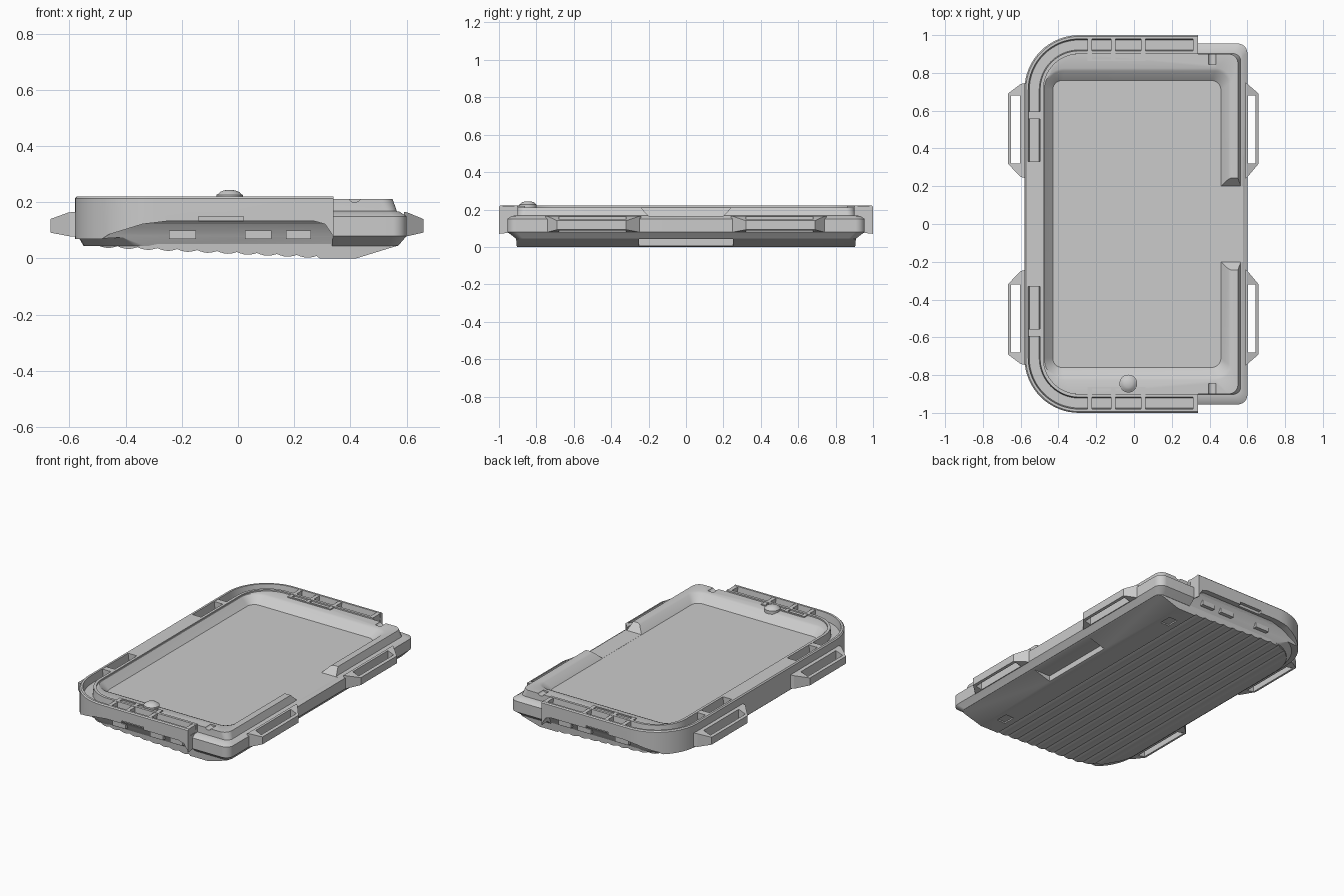
import bpy, bmesh, math

old = bpy.data.objects.get("Cube")
if old:
    bpy.data.objects.remove(old, do_unlink=True)

grey = bpy.data.materials.new("plain_grey")
grey.use_nodes = True
grey.diffuse_color = (0.6, 0.6, 0.6, 1)
grey.node_tree.nodes["Principled BSDF"].inputs["Base Color"].default_value = (0.6, 0.6, 0.6, 1)


def loft(name, rings):
    """Skin matching rings of points and cap both ends."""
    bm = bmesh.new()
    rows = [[bm.verts.new(p) for p in ring] for ring in rings]
    n = len(rows[0])
    for a, b in zip(rows, rows[1:]):
        for i in range(n):
            j = (i + 1) % n
            bm.faces.new((a[i], a[j], b[j], b[i]))
    bm.faces.new(rows[0])
    bm.faces.new(rows[-1])
    bmesh.ops.remove_doubles(bm, verts=bm.verts, dist=1e-5)
    bmesh.ops.recalc_face_normals(bm, faces=bm.faces)
    mesh = bpy.data.meshes.new(name)
    bm.to_mesh(mesh)
    bm.free()
    mesh.materials.append(grey)
    ob = bpy.data.objects.new(name, mesh)
    bpy.context.collection.objects.link(ob)
    return ob


def rounded(x0, x1, y, rl, rr, z, cy=0, n=10):
    """Rounded rectangle with separate left and right corner radii."""
    corners = ((x1 - rr, rr - y, rr, -90), (x1 - rr, y - rr, rr, 0),
               (x0 + rl, y - rl, rl, 90), (x0 + rl, rl - y, rl, 180))
    pts = []
    for cx, c, r, start in corners:
        for i in range(n + 1):
            a = math.radians(start + 90 * i / n)
            pts.append((cx + r * math.cos(a), cy + c + r * math.sin(a), z))
    return pts


def rect(x0, x1, y0, y1, z):
    return [(x0, y0, z), (x1, y0, z), (x1, y1, z), (x0, y1, z)]


def box(name, x0, x1, y0, y1, z0, z1):
    return loft(name, [rect(x0, x1, y0, y1, z0), rect(x0, x1, y0, y1, z1)])


def boolean(ob, cutter, operation="DIFFERENCE", keep=False):
    mod = ob.modifiers.new("cut", "BOOLEAN")
    mod.operation, mod.object, mod.solver = operation, cutter, "EXACT"
    bpy.context.view_layer.objects.active = ob
    bpy.ops.object.modifier_apply(modifier=mod.name)
    if not keep:
        bpy.data.objects.remove(cutter, do_unlink=True)


def smooth(ob):
    bpy.ops.object.select_all(action="DESELECT")
    ob.select_set(True)
    bpy.context.view_layer.objects.active = ob
    bpy.ops.object.shade_smooth_by_angle(angle=math.radians(30))


# Tray body: outer wall, stepped rim, sloped inner wall and floor
body = loft("tray_body", [
    rounded(-0.55, 0.57, 0.91, 0.26, 0.04, 0.045),
    rounded(-0.57, 0.60, 0.955, 0.28, 0.05, 0.08),
    rounded(-0.57, 0.60, 0.955, 0.28, 0.05, 0.15),
    rounded(-0.56, 0.575, 0.93, 0.28, 0.04, 0.166),
    rounded(-0.482, 0.565, 0.902, 0.19, 0.04, 0.168),
    rounded(-0.482, 0.55, 0.90, 0.19, 0.05, 0.212),
    rounded(-0.475, 0.515, 0.825, 0.11, 0.08, 0.212),
    rounded(-0.47, 0.50, 0.81, 0.10, 0.07, 0.206),
    rounded(-0.43, 0.46, 0.76, 0.05, 0.05, 0.165)])

# Opening in the side wall, with ramped ends
gap = [(-0.2, 0.1655), (0.2, 0.1655), (0.26, 0.23), (-0.26, 0.23)]
boolean(body, loft("gap_cutter", [[(x, y, z) for y, z in gap] for x in (0.42, 0.7)]))

# Raised C-shaped band with a channel in its top
R, END = 0.29, 0.34
profile = [(0, 0.07), (0, 0.214), (0.007, 0.221), (0.02, 0.221), (0.026, 0.172),
           (0.078, 0.172), (0.083, 0.221), (0.1, 0.221), (0.1, 0.08)]


def band_path(d):
    pts = [(END, 1 - d)]
    for side, start in ((1, 90), (-1, 180)):
        for i in range(17):
            a = math.radians(start + 90 * i / 16)
            pts.append((-0.58 + R + (R - d) * math.cos(a),
                        side * (1 - R) + (R - d) * math.sin(a)))
    return pts + [(END, d - 1)]


paths = [(band_path(d), z) for d, z in profile]
band = loft("channel_band", [[(*p[k], z) for p, z in paths] for k in range(len(paths[0][0]))])

for s in (-1, 1):
    # Arched recess under the band, sloping back to the bottom
    levels = ((-0.56, 0.335, 0.895, 0.02), (-0.46, 0.335, 0.925, 0.085),
              (-0.34, 0.31, 0.95, 0.122), (-0.25, 0.27, 0.965, 0.133))
    recess = loft("recess_cutter", [rect(a, b, s * y, s * 1.1, z) for a, b, y, z in levels])
    boolean(body, recess, keep=True)
    boolean(band, recess)
    boolean(band, box("slot_cutter", -0.14, 0.02, s * 0.98, s * 1.1, 0.12, 0.15))
    # Small round notch across the rim
    notch = [[(0.415 + 0.02 * math.cos(a * math.pi / 8), s * y, 0.214 + 0.014 * math.sin(a * math.pi / 8))
              for a in range(16)] for y in (0.845, 0.93)]
    boolean(body, loft("notch_cutter", notch))
    # Port covers in the recess
    for x0, x1 in ((-0.245, -0.15), (0.025, 0.12), (0.17, 0.26)):
        box("port_cover", x0, x1, s * 0.90, s * 0.942, 0.07, 0.10)
    # Ribs across the channel
    for x in (-0.235, -0.11, 0.05):
        box("channel_rib", x - 0.012, x + 0.012, s * 0.862, s * 0.985, 0.165, 0.219)
    box("inner_ledge", -0.235, 0.05, s * 0.862, s * 0.872, 0.2, 0.219)
    box("channel_end", 0.312, 0.338, s * 0.91, s * 0.99, 0.165, 0.2195)
    box("side_rib", -0.565, -0.495, s * 0.555, s * 0.595, 0.165, 0.2195)
box("channel_filler", -0.565, -0.495, -0.33, 0.33, 0.165, 0.221)
smooth(body)
smooth(band)

# Sloping underside with shallow ripples
RIPPLES, STEPS = 11, 6
under = [(-0.56, 0.065), (-0.55, 0.048)]
for i in range(RIPPLES * STEPS + 1):
    t = i / (RIPPLES * STEPS)
    under.append((-0.5 + 0.78 * t, 0.047 - 0.038 * t - 0.008 * abs(math.sin(t * RIPPLES * math.pi))))
under += [(0.29, 0), (0.42, 0), (0.57, 0.046), (0.57, 0.065)]
base = loft("rippled_base", [[(x, y, z) for x, z in under] for y in (-0.95, 0.95)])
boolean(base, loft("base_outline", [rounded(-0.55, 0.568, 0.895, 0.26, 0.03, -0.1),
                                    rounded(-0.55, 0.568, 0.91, 0.26, 0.03, 0.06)]), "INTERSECT")
boolean(base, box("grip_cutter", 0.44, 0.7, -0.25, 0.25, -0.1, 0.042))
for s in (-1, 1):
    boolean(base, box("foot_cutter", 0.33, 0.39, s * 0.71, s * 0.79, -0.1, 0.008))
smooth(base)

# Strap handles on both long sides
for s, root, tip in ((1, 0.59, 0.66), (-1, 0.565, 0.668)):
    for e in (-1, 1):
        rings = []
        for x, y0, y1, z0, z1 in ((root, 0.24, 0.75, 0.077, 0.166),
                                  (0.602, 0.25, 0.74, 0.079, 0.164),
                                  (tip, 0.32, 0.69, 0.092, 0.14)):
            rings.append([(s * x, e * y, z) for y, z in ((y0, z0), (y1, z0), (y1, z1), (y0, z1))])
        handle = loft("strap_handle", rings)
        boolean(handle, box("strap_cutter", s * 0.603, s * (tip - 0.016), e * 0.32, e * 0.68, 0, 0.3))

# Round button on the front rim
knob = [(0.047, 0.205), (0.047, 0.226), (0.04, 0.23), (0.033, 0.237), (0.02, 0.242), (0.006, 0.244)]
smooth(loft("round_button", [rounded(-0.03 - r, -0.03 + r, r, r, r, z, cy=-0.845) for r, z in knob]))
